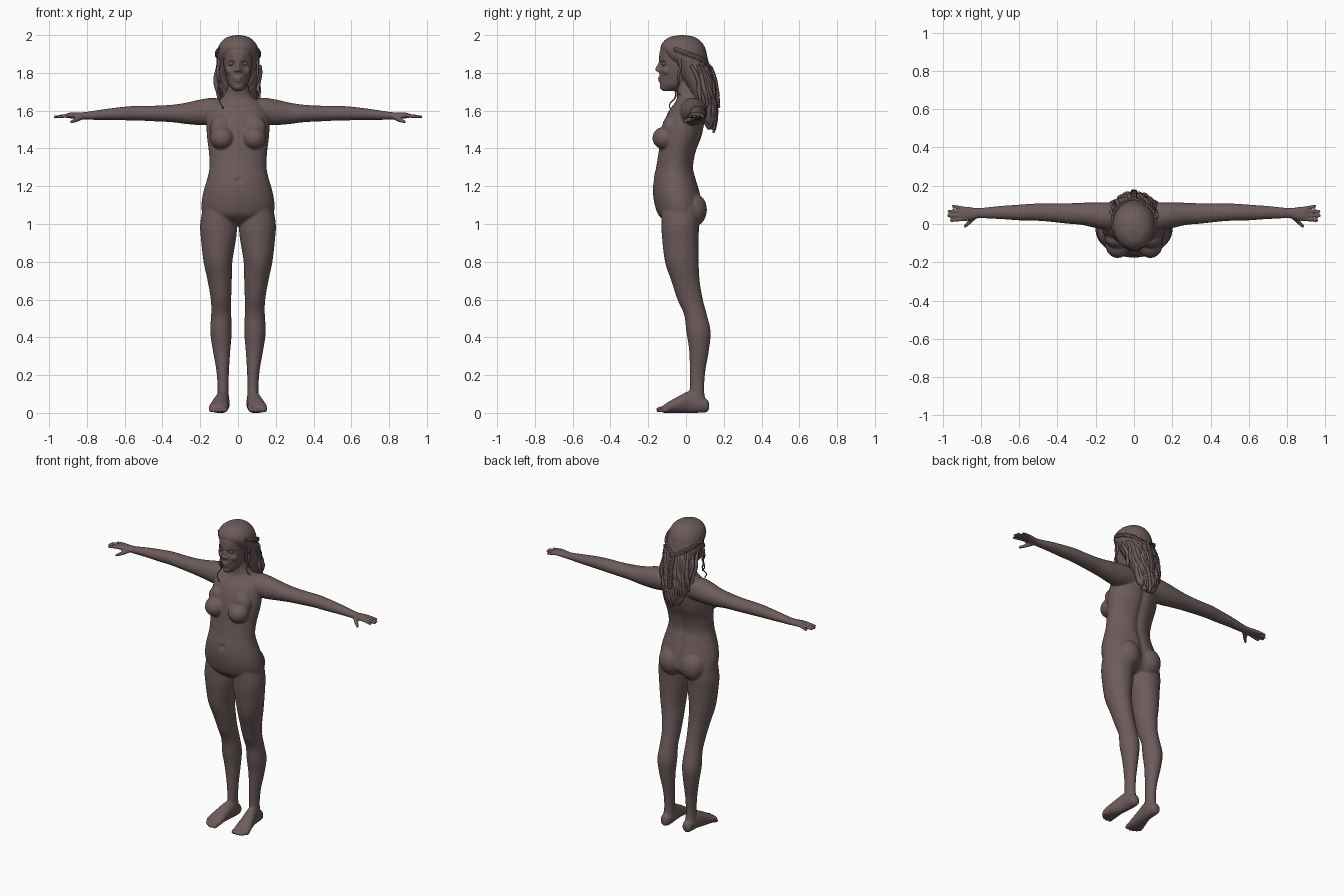
import bpy, bmesh, math, random
from mathutils import Matrix, Vector

random.seed(4)
clay = bpy.data.materials.new("warm brown clay")
clay.diffuse_color = (0.155, 0.105, 0.105, 1)


def spline(keys, sub):
    """Catmull-Rom interpolation through tuples of any length."""
    k = [keys[0]] + list(keys) + [keys[-1]]
    out = []
    for i in range(1, len(k) - 2):
        for j in range(sub):
            t = j / sub
            out.append([0.5 * (2 * b + (c - a) * t + (2 * a - 5 * b + 4 * c - d) * t * t
                               + (3 * b - a - 3 * c + d) * t ** 3)
                        for a, b, c, d in zip(*k[i - 1:i + 3])])
    return out + [list(keys[-1])]


def loft(bm, axis, keys, s=1, sub=6, n=40):
    """Elliptical sections; key = position on axis, two centres, two radii."""
    rings = []
    for t, u, v, ru, rv in spline(keys, sub):
        ring = []
        for i in range(n):
            a = 2 * math.pi * i / n
            p = u + max(ru, .002) * math.cos(a)
            q = v + max(rv, .002) * math.sin(a)
            x, y, z = {'x': (t, p, q), 'y': (p, t, q), 'z': (p, q, t)}[axis]
            ring.append(bm.verts.new((x * s, y, z)))
        rings.append(ring)
    for r1, r2 in zip(rings, rings[1:]):
        for i in range(n):
            bm.faces.new((r1[i], r1[(i + 1) % n], r2[(i + 1) % n], r2[i]))
    bm.faces.new(rings[0])
    bm.faces.new(rings[-1])
    return [v for r in rings for v in r]


def blob(bm, c, r, s=1, div=3):
    m = Matrix.Translation((c[0] * s, c[1], c[2])) @ Matrix.Diagonal((*r, 1))
    bmesh.ops.create_icosphere(bm, subdivisions=div, radius=1, matrix=m)


def digit(bm, p, q, r1, r2, s=1):
    p, q = Vector(p), Vector(q)
    for i in range(15):
        r = r1 + (r2 - r1) * i / 14
        blob(bm, p.lerp(q, i / 14), (r, r, r), s, 2)


def dent(verts, c, radius, push):
    for v in verts:
        v.co += Vector(push) * math.exp(-((v.co - Vector(c)).length / radius) ** 2)


def finish(name, bm):
    bmesh.ops.recalc_face_normals(bm, faces=bm.faces)
    for f in bm.faces:
        f.smooth = True
    me = bpy.data.meshes.new(name)
    bm.to_mesh(me)
    bm.free()
    me.materials.append(clay)
    ob = bpy.data.objects.new(name, me)
    bpy.context.collection.objects.link(ob)
    return ob


def strands(name, paths, thick):
    """Tapered tubes; every path is a list of (x, y, z, relative radius)."""
    cu = bpy.data.curves.new(name, 'CURVE')
    cu.dimensions = '3D'
    cu.bevel_depth = thick
    cu.bevel_resolution = 2
    cu.use_fill_caps = True
    for path in paths:
        sp = cu.splines.new('POLY')
        sp.points.add(len(path) - 1)
        for pt, (x, y, z, r) in zip(sp.points, path):
            pt.co = (x, y, z, 1)
            pt.radius = r
        sp.use_smooth = True
    cu.materials.append(clay)
    bpy.context.collection.objects.link(bpy.data.objects.new(name, cu))


# --- body: overlapping volumes fused by a voxel remesh ---
bm = bmesh.new()

# torso and neck
torso = loft(bm, 'z', [
    (.99, 0, -.02, .10, .05), (1.04, 0, -.025, .18, .115), (1.10, 0, -.038, .193, .127),
    (1.17, 0, -.05, .183, .125), (1.24, 0, -.058, .163, .113), (1.30, 0, -.058, .151, .1),
    (1.38, 0, -.045, .154, .1), (1.46, 0, -.025, .164, .11), (1.53, 0, -.01, .166, .11),
    (1.60, 0, .01, .155, .1), (1.64, 0, .02, .125, .08), (1.67, 0, .018, .083, .066),
    (1.72, 0, .005, .056, .056), (1.80, 0, 0, .05, .055)])
for v in torso:  # spine groove
    if v.co.y > 0 and v.co.z < 1.62:
        v.co.y -= .012 * math.exp(-(v.co.x / .022) ** 2)
dent(torso, (0, -.17, 1.23), .012, (0, .012, 0))

# head
head = loft(bm, 'z', [
    (1.703, 0, -.095, .018, .025), (1.73, 0, -.07, .045, .066), (1.77, 0, -.05, .061, .089),
    (1.82, 0, -.04, .073, .102), (1.88, 0, -.035, .08, .108), (1.93, 0, -.03, .085, .103),
    (1.97, 0, -.022, .062, .078), (1.99, 0, -.02, .01, .01)], n=64)
for s in (1, -1):
    dent(head, (.034 * s, -.131, 1.848), .02, (0, .017, 0))
digit(bm, (0, -.136, 1.855), (0, -.153, 1.818), .008, .012)          # nose
blob(bm, (0, -.140, 1.773), (.024, .010, .006))                       # lips
blob(bm, (0, -.139, 1.759), (.020, .010, .007))
blob(bm, (0, -.118, 1.725), (.026, .021, .018))                       # chin

for s in (1, -1):
    # face sides
    digit(bm, (.012, -.136, 1.868), (.055, -.107, 1.870), .009, .008, s)
    blob(bm, (.013, -.145, 1.813), (.009, .011, .008), s)
    blob(bm, (.044, -.1, 1.81), (.022, .025, .022), s)
    # chest and seat
    blob(bm, (.085, -.112, 1.455), (.064, .066, .061), s)
    blob(bm, (.088, -.082, 1.505), (.062, .045, .07), s)
    blob(bm, (.078, .028, 1.075), (.083, .083, .095), s)
    # arm and palm
    loft(bm, 'x', [
        (.04, .05, 1.59, .05, .05), (.12, .04, 1.597, .072, .07), (.19, .045, 1.592, .068, .069),
        (.27, .053, 1.586, .058, .057), (.35, .055, 1.585, .053, .046), (.45, .06, 1.585, .047, .041),
        (.53, .062, 1.587, .044, .039), (.60, .06, 1.585, .041, .036), (.70, .06, 1.58, .034, .029),
        (.80, .057, 1.573, .027, .021), (.84, .055, 1.573, .031, .018), (.88, .053, 1.575, .038, .016),
        (.905, .054, 1.573, .037, .012), (.912, .054, 1.572, .02, .006)], s)
    # fingers and thumb
    for y0, x1, y1 in ((.024, .955, .018), (.044, .970, .044), (.064, .966, .067), (.083, .945, .093)):
        digit(bm, (.895, y0, 1.575), (x1, y1, 1.567), .0105, .0085, s)
    digit(bm, (.83, .042, 1.565), (.858, .012, 1.55), .015, .012, s)
    digit(bm, (.858, .012, 1.55), (.882, -.012, 1.541), .012, .0085, s)
    # leg
    loft(bm, 'z', [
        (1.09, .10, -.03, .085, .10), (1.0, .103, -.03, .097, .1), (.93, .103, -.03, .094, .097),
        (.80, .106, -.022, .076, .089), (.70, .097, -.003, .064, .075), (.60, .09, .022, .054, .067),
        (.52, .089, .05, .053, .06), (.43, .09, .066, .057, .064), (.33, .087, .069, .046, .052),
        (.22, .081, .061, .033, .041), (.12, .079, .058, .029, .038), (.05, .08, .06, .034, .045),
        (.02, .08, .06, .03, .04)], s)
    # foot
    loft(bm, 'y', [
        (.122, .08, .038, .012, .015), (.11, .08, .038, .028, .034), (.06, .08, .05, .036, .05),
        (.02, .084, .058, .037, .058), (-.04, .095, .044, .045, .044), (-.09, .102, .030, .052, .030),
        (-.115, .102, .022, .049, .022), (-.125, .1, .02, .04, .015)], s)
    # toes
    for x, y, r in ((.070, -.143, .017), (.094, -.147, .012), (.113, -.140, .0115),
                    (.130, -.129, .011), (.144, -.114, .0105)):
        digit(bm, (x, -.095, r + .008), (x, y, r), r, r * .9, s)

body = finish("body", bm)
rm = body.modifiers.new("fuse", 'REMESH')
rm.mode = 'VOXEL'
rm.voxel_size = .0055
rm.use_smooth_shade = True
sm = body.modifiers.new("soften", 'SMOOTH')
sm.factor = .5
sm.iterations = 4

# --- eyes ---
bm = bmesh.new()
for s in (1, -1):
    blob(bm, (.034, -.114, 1.848), (.016, .015, .012), s)
finish("eyes", bm)

# --- hair mass: cap over the skull falling onto the back ---
bm = bmesh.new()
cap = loft(bm, 'z', [
    (2.0, 0, -.02, .012, .012), (1.99, 0, -.02, .055, .065), (1.965, 0, -.02, .088, .1),
    (1.93, 0, -.016, .106, .118), (1.89, 0, -.002, .112, .113), (1.85, 0, .022, .112, .098),
    (1.80, 0, .045, .109, .09), (1.74, 0, .068, .103, .076), (1.68, 0, .09, .098, .062),
    (1.60, 0, .115, .088, .045), (1.54, 0, .125, .07, .03), (1.50, 0, .13, .04, .012)], n=96)
for v in cap:  # combed ripples, stronger lower down
    a = math.atan2(v.co.x, v.co.y - .03)
    k = min(1, max(0, (1.93 - v.co.z) / .15))
    v.co.x *= 1 + .03 * k * math.sin(a * 15 + v.co.z * 14)
    v.co.y += .004 * k * math.sin(a * 17 + v.co.z * 20)
finish("hair_cap", bm)

# loose wavy strands down the back
paths = []
for i in range(30):
    u = -1 + 2 * i / 29
    end = 1.475 + .13 * u * u + random.uniform(0, .05)
    ph, w = random.uniform(0, 6.3), random.uniform(.004, .01)
    keys = [(1.84, .105, .115), (1.76, .138, .112), (1.68, .150, .108),
            (1.60, .158, .1), (1.47, .148, .08)]
    path = []
    for z, y, half in spline(keys, 7):
        if z < end:
            break
        t = (1.84 - z) / (1.84 - end)
        path.append((u * half + w * math.sin(z * 38 + ph),
                     y - .075 * (1 - math.sqrt(max(0, 1 - u * u))) + w * .7 * math.cos(z * 38 + ph),
                     z, .35 + .75 * math.sin(math.pi * min(1, .12 + .8 * t))))
    paths.append(path)
strands("hair_strands", paths, .0115)

# curled locks beside the face
locks = []
for x, zend, ph in ((-.09, 1.61, 0), (-.1, 1.68, 2), (.1, 1.68, 1)):
    s = math.copysign(1, x)
    lock = []
    for z, px, py in spline([(1.88, s * .1, -.03), (1.80, s * .105, -.035), (1.73, x, -.045),
                             (zend, x, -.085 if zend < 1.65 else -.03)], 10):
        k = (1.88 - z) / .27 * .011
        lock.append((px + k * math.sin(z * 75 + ph), py + k * math.cos(z * 75 + ph), z,
                     1.2 - (1.88 - z) / (1.88 - zend) * .8))
    locks.append(lock)
strands("face_locks", locks, .007)

# three-strand braids from the temples meeting behind the head, then hanging
braids = []
routes = [[(s * .095, -.06, 1.925), (s * .113, .01, 1.90), (s * .085, .085, 1.87), (0, .135, 1.82)]
          for s in (1, -1)]
routes.append([(0, .13, 1.83), (0, .152, 1.77), (0, .165, 1.70), (0, .17, 1.62)])
for route in routes:
    pts = spline(route, 16)
    for j in range(3):
        braid = []
        for i, (x, y, z) in enumerate(pts):
            a = i * .75 + j * 2.094
            side, depth = .009 * math.sin(a), .005 * math.sin(2 * a)
            if route is routes[2]:
                braid.append((x + side, y + depth, z, 1))
            else:
                braid.append((x + math.copysign(depth, x) * .6, y + depth * .6, z + side, .85))
        braids.append(braid)
strands("braids", braids, .0075)
